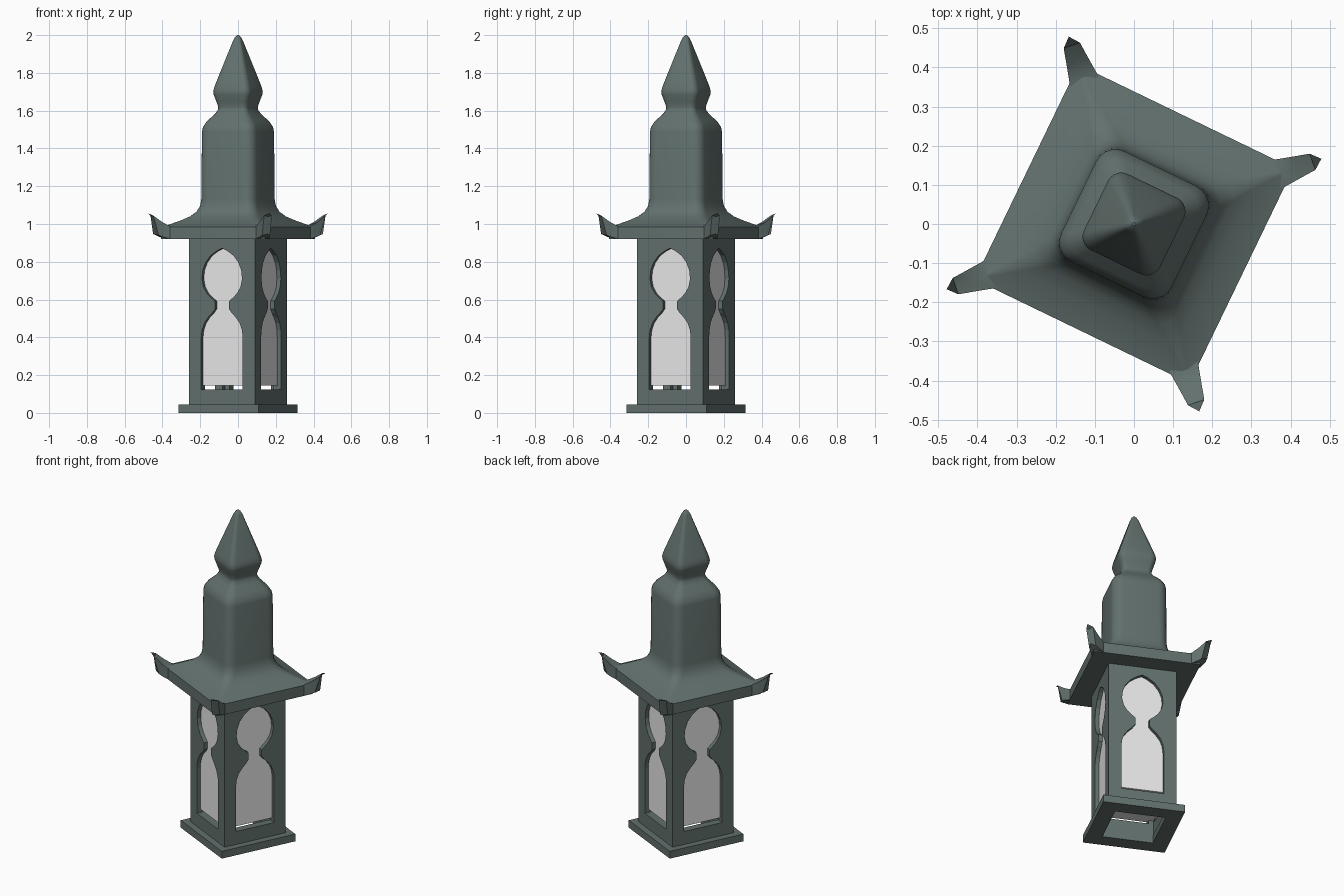
import bpy, bmesh, math

if "Cube" in bpy.data.objects:
    bpy.data.objects.remove(bpy.data.objects["Cube"])

ROT = math.radians(-25.8)      # whole lantern is turned about z


def material(name, rgb):
    m = bpy.data.materials.new(name)
    m.diffuse_color = (*rgb, 1)
    m.use_nodes = True
    m.node_tree.nodes["Principled BSDF"].inputs["Base Color"].default_value = m.diffuse_color
    return m


METAL = material("grey_green_metal", (0.122, 0.163, 0.153))
GLASS = material("pale_glass", (0.8, 0.8, 0.8))


def make(name, verts, faces, mat, smooth=None):
    me = bpy.data.meshes.new(name)
    me.from_pydata(verts, [], faces)
    bm = bmesh.new()
    bm.from_mesh(me)
    bmesh.ops.recalc_face_normals(bm, faces=bm.faces)
    bm.to_mesh(me)
    bm.free()
    ob = bpy.data.objects.new(name, me)
    bpy.context.collection.objects.link(ob)
    ob.rotation_euler.z = ROT
    me.materials.append(mat)
    if smooth:
        bpy.ops.object.select_all(action='DESELECT')
        ob.select_set(True)
        bpy.context.view_layer.objects.active = ob
        bpy.ops.object.shade_smooth_by_angle(angle=math.radians(smooth))
    return ob


def loft(rings, close=False, caps=True):
    """Join equal rings of points; close joins last to first."""
    n = len(rings[0])
    verts = [p for r in rings for p in r]
    faces = []
    k = len(rings)
    for a in range(k if close else k - 1):
        b = (a + 1) % k
        for i in range(n):
            j = (i + 1) % n
            faces.append((a * n + i, a * n + j, b * n + j, b * n + i))
    if caps and not close:
        faces += [tuple(range(n)), tuple(range((k - 1) * n, k * n))]
    return verts, faces


def square(h, z):
    return [(h, h, z), (-h, h, z), (-h, -h, z), (h, -h, z)]


def rounded(h, ratio, z, seg=5):
    r, pts = h * ratio, []
    for q in range(4):
        c = math.pi / 4 + q * math.pi / 2
        cx = math.copysign(h - r, math.cos(c))
        cy = math.copysign(h - r, math.sin(c))
        for s in range(seg + 1):
            a = (q + s / seg) * math.pi / 2
            pts.append((cx + r * math.cos(a), cy + r * math.sin(a), z))
    return pts


def tube(name, ho, hi, z0, z1):
    return make(name, *loft([square(ho, z0), square(ho, z1), square(hi, z1), square(hi, z0)], close=True), METAL)


# base plinth and hollow lantern body
tube("base_plinth", 0.235, 0.145, 0, 0.045)
body = tube("lantern_body", 0.195, 0.15, 0.045, 0.93)

# keyhole-shaped window cutters: half width, height
half = [(0.122, 0.125), (0.122, 0.40), (0.117, 0.44), (0.104, 0.475), (0.082, 0.505),
        (0.058, 0.528), (0.041, 0.55), (0.041, 0.592), (0.062, 0.608), (0.088, 0.632),
        (0.109, 0.667), (0.118, 0.71), (0.113, 0.755), (0.097, 0.795), (0.068, 0.832),
        (0.03, 0.858)]
outline = half + [(0, 0.872)] + [(-u, z) for u, z in reversed(half)]
for axis in (0, 1):
    rings = [[(u, t, z) if axis else (t, u, z) for u, z in outline] for t in (-0.4, 0.4)]
    cutter = make("window_cutter_%d" % axis, *loft(rings), METAL)
    cutter.hide_render = True
    cutter.hide_set(True)
    mod = body.modifiers.new("windows", 'BOOLEAN')
    mod.operation = 'DIFFERENCE'
    mod.solver = 'EXACT'
    mod.object = cutter
bpy.context.view_layer.update()
cut = bpy.data.meshes.new_from_object(body.evaluated_get(bpy.context.evaluated_depsgraph_get()))
body.modifiers.clear()
body.data = cut
for ob in [o for o in bpy.data.objects if o.name.startswith("window_cutter")]:
    bpy.data.objects.remove(ob)

# glass box set within the wall thickness
make("glass_panes", *loft([square(0.172, 0.145), square(0.172, 0.925)]), GLASS)

# roof and spire: half width, corner roundness, height
profile = [(0.305, 0.0, 0.92), (0.305, 0.0, 0.985), (0.275, 0.03, 0.997), (0.235, 0.10, 1.018),
           (0.20, 0.20, 1.04), (0.178, 0.29, 1.065), (0.165, 0.34, 1.095), (0.16, 0.35, 1.13),
           (0.157, 0.35, 1.49), (0.152, 0.35, 1.515), (0.135, 0.35, 1.545), (0.102, 0.35, 1.58),
           (0.087, 0.35, 1.605), (0.086, 0.35, 1.62), (0.095, 0.35, 1.65), (0.106, 0.35, 1.685),
           (0.108, 0.35, 1.70), (0.104, 0.35, 1.722), (0.097, 0.35, 1.745), (0.022, 0.5, 1.972),
           (0.014, 0.8, 1.99), (0.004, 1.0, 2.0)]
roof = [rounded(h, max(r, 0.002), z) for h, r, z in profile]
make("roof_and_spire", *loft(roof), METAL, smooth=35)

# upswept horns on the eave corners
# section: (d bottom, z bottom, d top, z top, half width, prow length, ridge rise)
sections = [(0.36, 0.921, 0.33, 0.985, 0.045, 0.0, 0.012),
            (0.395, 0.921, 0.395, 0.988, 0.037, 0.0, 0.006),
            (0.425, 0.93, 0.435, 1.01, 0.030, 0.01, 0.0),
            (0.452, 0.940, 0.483, 1.045, 0.022, 0.024, 0.013)]
for q in range(4):
    a = math.pi / 4 + q * math.pi / 2
    c, s = math.cos(a), math.sin(a)
    rings = []
    for db, zb, dt, zt, w, f, rise in sections:
        pts = [(db, -w, zb), (db + f, 0, zb + f * 0.3), (db, w, zb),
               (dt, w, zt), (dt + f, 0, zt + rise), (dt, -w, zt)]
        rings.append([(d * c - v * s, d * s + v * c, z) for d, v, z in pts])
    make("eave_horn_%d" % q, *loft(rings), METAL, smooth=30)
